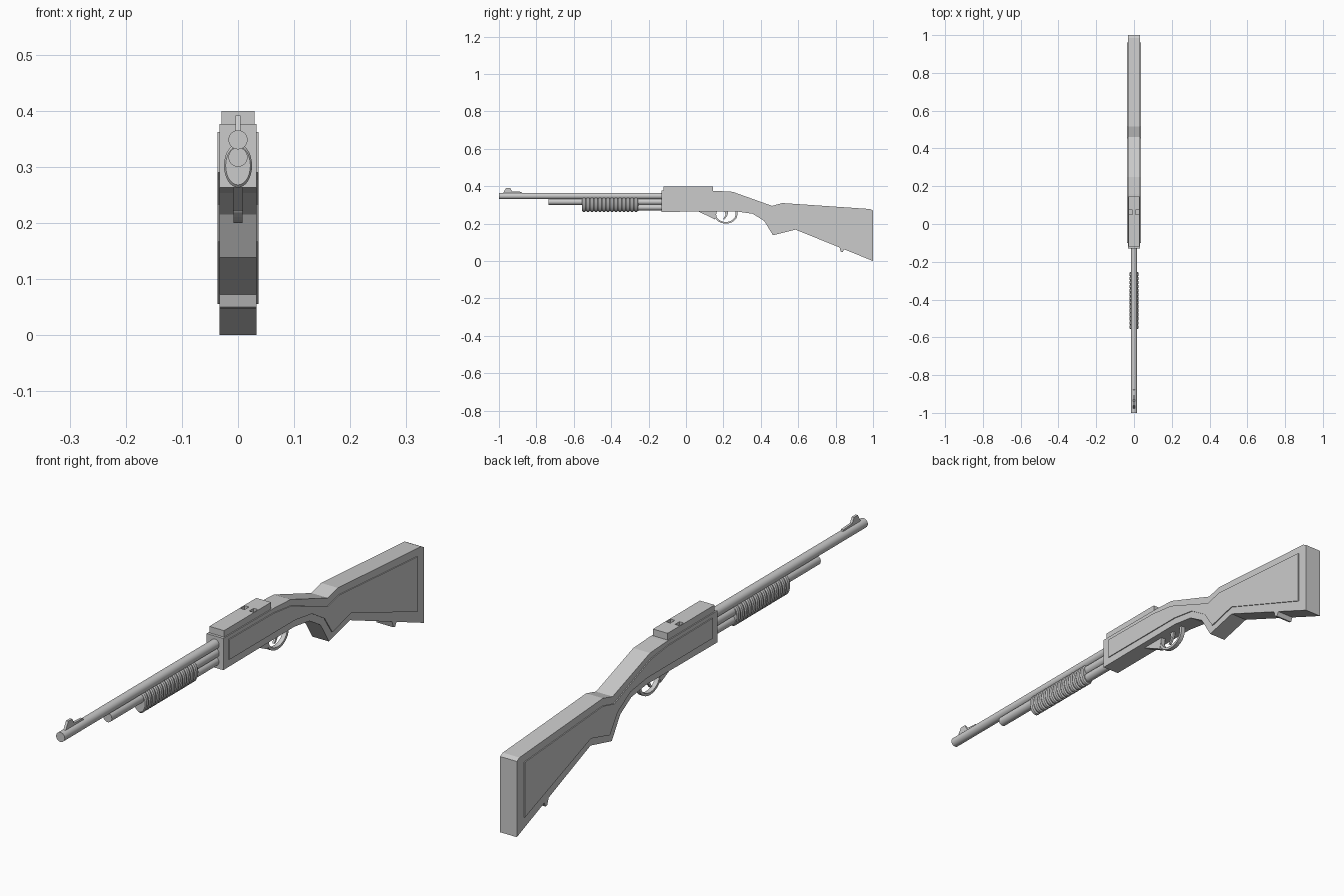
import bpy, bmesh, math

if "Cube" in bpy.data.objects:
    bpy.data.objects.remove(bpy.data.objects["Cube"])


def finish(name, bm):
    bmesh.ops.recalc_face_normals(bm, faces=bm.faces)
    me = bpy.data.meshes.new(name)
    bm.to_mesh(me)
    bm.free()
    ob = bpy.data.objects.new(name, me)
    bpy.context.collection.objects.link(ob)
    return ob


def plate(name, profile, x0, x1):
    """Extrude a (y, z) side profile from x0 to x1."""
    bm = bmesh.new()
    face = bm.faces.new([bm.verts.new((x0, y, z)) for y, z in profile])
    ext = bmesh.ops.extrude_face_region(bm, geom=[face])
    for v in ext["geom"]:
        if isinstance(v, bmesh.types.BMVert):
            v.co.x = x1
    return finish(name, bm)


def box(name, x0, x1, y0, y1, z0, z1):
    return plate(name, [(y0, z0), (y1, z0), (y1, z1), (y0, z1)], x0, x1)


def lathe(name, stations, z, sx=1.0, sz=1.0, n=32):
    """Loft elliptical rings (y, radius) along y."""
    bm = bmesh.new()
    rings = []
    for y, r in stations:
        rings.append([bm.verts.new((sx * r * math.cos(2 * math.pi * i / n), y,
                                    z + sz * r * math.sin(2 * math.pi * i / n))) for i in range(n)])
    for a, b in zip(rings, rings[1:]):
        for i in range(n):
            j = (i + 1) % n
            bm.faces.new((a[i], a[j], b[j], b[i]))
    bm.faces.new(rings[0])
    bm.faces.new(rings[-1])
    ob = finish(name, bm)
    bpy.ops.object.select_all(action='DESELECT')
    ob.select_set(True)
    bpy.context.view_layer.objects.active = ob
    bpy.ops.object.shade_smooth_by_angle(angle=math.radians(30))
    return ob


# Receiver and stock in one slab
plate("receiver_and_stock", [
    (-0.13, 0.376), (0.16, 0.375), (0.25, 0.37), (0.46, 0.295), (0.515, 0.31),
    (0.985, 0.278), (1.0, 0.27), (1.0, 0.0), (0.585, 0.168), (0.465, 0.138),
    (0.418, 0.215), (0.355, 0.253), (0.27, 0.265), (-0.13, 0.263)], -0.033, 0.033)

# Raised side panels
for side, s in (("right", 1), ("left", -1)):
    plate("side_panel_" + side, [
        (-0.10, 0.362), (0.15, 0.36), (0.25, 0.348), (0.456, 0.268), (0.52, 0.284),
        (0.96, 0.252), (0.96, 0.055), (0.587, 0.195), (0.48, 0.166),
        (0.436, 0.232), (0.365, 0.276), (0.27, 0.29), (-0.10, 0.29)], s * 0.032, s * 0.0365)

# Top block with two notches
top = box("top_block", -0.029, 0.029, -0.12, 0.145, 0.37, 0.399)
for s in (1, -1):
    cut = box("notch_cutter", s * 0.009, s * 0.026, 0.05, 0.075, 0.387, 0.42)
    cut.hide_render = True
    cut.hide_set(True)
    mod = top.modifiers.new("notch", 'BOOLEAN')
    mod.operation = 'DIFFERENCE'
    mod.solver = 'EXACT'
    mod.object = cut

# Barrel, magazine tube and slide rod
lathe("barrel", [(-1.0, 0.017), (-0.12, 0.017)], 0.348)
lathe("magazine_tube", [(-0.735, 0.017), (-0.12, 0.017)], 0.317)
lathe("slide_rod", [(-0.54, 0.016), (-0.12, 0.016)], 0.287)

# Ribbed pump grip
ribs, y0, y1 = 14, -0.555, -0.255
step = (y1 - y0) / ribs
stations = []
for i in range(ribs):
    y = y0 + i * step
    stations += [(y, 0.88), (y + 0.2 * step, 1.0), (y + 0.7 * step, 1.0), (y + 0.9 * step, 0.88)]
stations.append((y1, 0.88))
lathe("pump_grip", stations, 0.302, 0.025, 0.039)

# Front sight
plate("front_sight", [(-0.98, 0.36), (-0.962, 0.391), (-0.94, 0.391), (-0.93, 0.373),
                      (-0.88, 0.370), (-0.875, 0.36)], -0.0045, 0.0045)

# Trigger guard: swept half loop
outer, inner = [], []
for i in range(15):
    a = math.pi * (1 + i / 14)
    outer.append((0.213 + 0.062 * math.cos(a), 0.25 + 0.05 * math.sin(a)))
    inner.append((0.213 + 0.052 * math.cos(a), 0.25 + 0.041 * math.sin(a)))
plate("trigger_guard", [(0.151, 0.268)] + outer + [(0.275, 0.268), (0.265, 0.268)]
      + inner[::-1] + [(0.161, 0.268)], -0.008, 0.008)
plate("guard_wedge", [(0.065, 0.266), (0.155, 0.222), (0.165, 0.266)], -0.009, 0.009)

# Trigger
plate("trigger", [(0.205, 0.27), (0.226, 0.27), (0.222, 0.245), (0.205, 0.222),
                  (0.198, 0.224), (0.212, 0.247)], -0.004, 0.004)

# Nub under the stock
plate("stock_nub", [(0.815, 0.09), (0.828, 0.05), (0.838, 0.047), (0.852, 0.075)], -0.033, 0.033)
